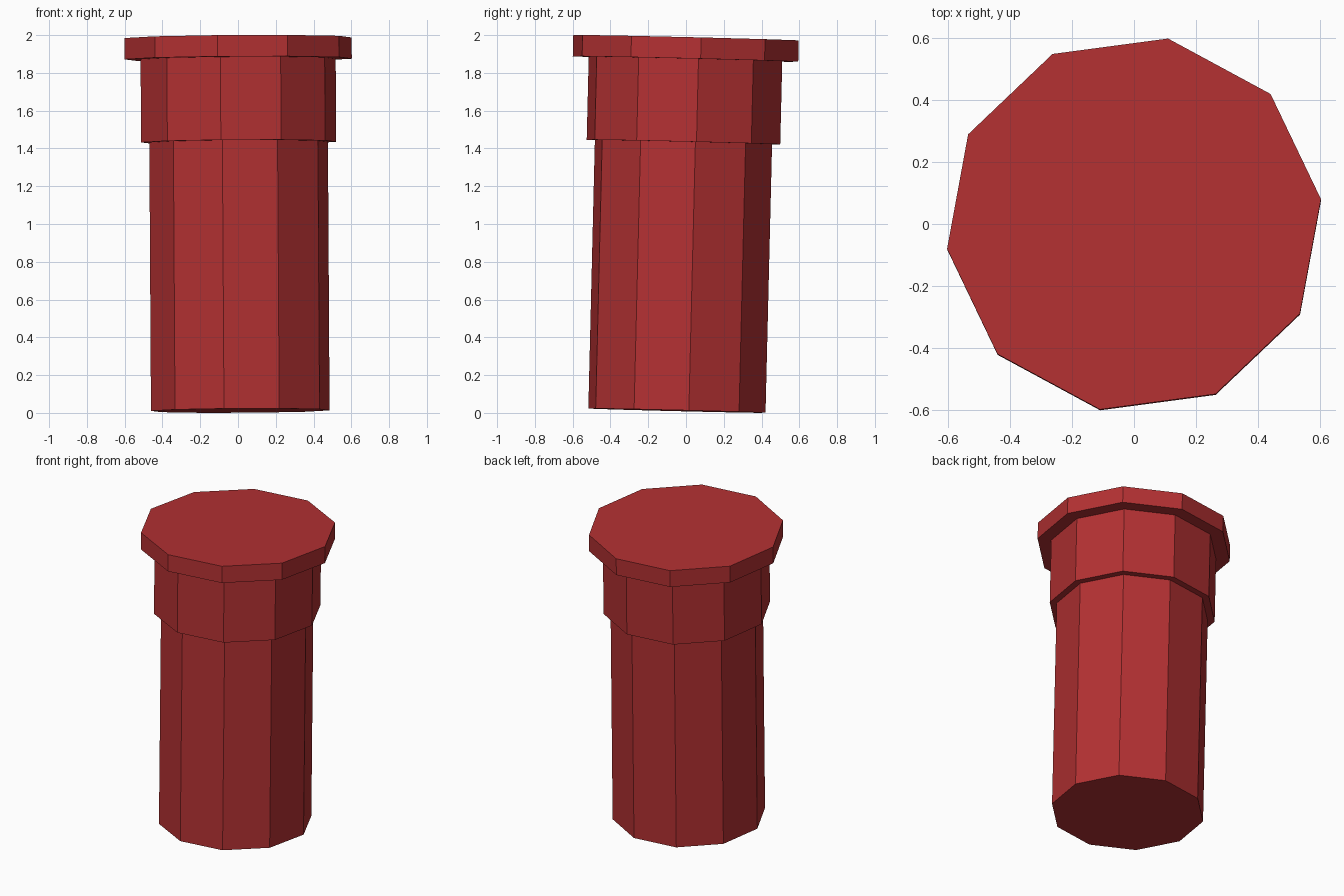
import bpy
import bmesh
import math
from mathutils import Matrix, Vector

cube = bpy.data.objects.get("Cube")
if cube:
    bpy.data.objects.remove(cube, do_unlink=True)

# Single flat red
red = bpy.data.materials.new("brick_red")
red.use_nodes = True
colour = (0.45, 0.03, 0.032, 1)
red.diffuse_color = colour
red.node_tree.nodes["Principled BSDF"].inputs["Base Color"].default_value = colour

# Slightly leaning axis shared by all parts, measured from the base centre
SIDES = 10
PHASE = math.radians(7.6)
BASE = Vector((0.012, -0.048, 0.012))
TOP = Vector((0, 0, 1.986))
AXIS = (TOP - BASE).normalized()
LENGTH = (TOP - BASE).length
LEAN = Vector((0, 0, 1)).rotation_difference(AXIS).to_matrix().to_4x4()
FRAME = Matrix.Translation(BASE) @ LEAN @ Matrix.Rotation(PHASE, 4, "Z")


def drum(name, radius, low, high):
    """Closed ten-sided prism between two heights along the axis."""
    bm = bmesh.new()
    place = FRAME @ Matrix.Translation((0, 0, (low + high) / 2))
    bmesh.ops.create_circle(bm, cap_ends=True, segments=SIDES, radius=radius)
    # Put the first corner on the local x axis
    first = bm.verts[:][0].co
    turn = Matrix.Rotation(-math.atan2(first.y, first.x), 4, "Z")
    bmesh.ops.transform(bm, matrix=turn, verts=bm.verts)
    bmesh.ops.translate(bm, vec=(0, 0, (low - high) / 2), verts=bm.verts)
    ring = bmesh.ops.extrude_face_region(bm, geom=bm.faces[:], use_keep_orig=True)
    raised = [v for v in ring["geom"] if isinstance(v, bmesh.types.BMVert)]
    bmesh.ops.translate(bm, vec=(0, 0, high - low), verts=raised)
    bmesh.ops.recalc_face_normals(bm, faces=bm.faces)
    bmesh.ops.transform(bm, matrix=place, verts=bm.verts)
    mesh = bpy.data.meshes.new(name)
    bm.to_mesh(mesh)
    bm.free()
    mesh.materials.append(red)
    obj = bpy.data.objects.new(name, mesh)
    bpy.context.scene.collection.objects.link(obj)
    return obj


# Shaft, collar and rim
drum("shaft", 0.477, 0, 1.422)
drum("collar", 0.521, 1.422, 1.862)
drum("rim", 0.607, 1.862, LENGTH)
